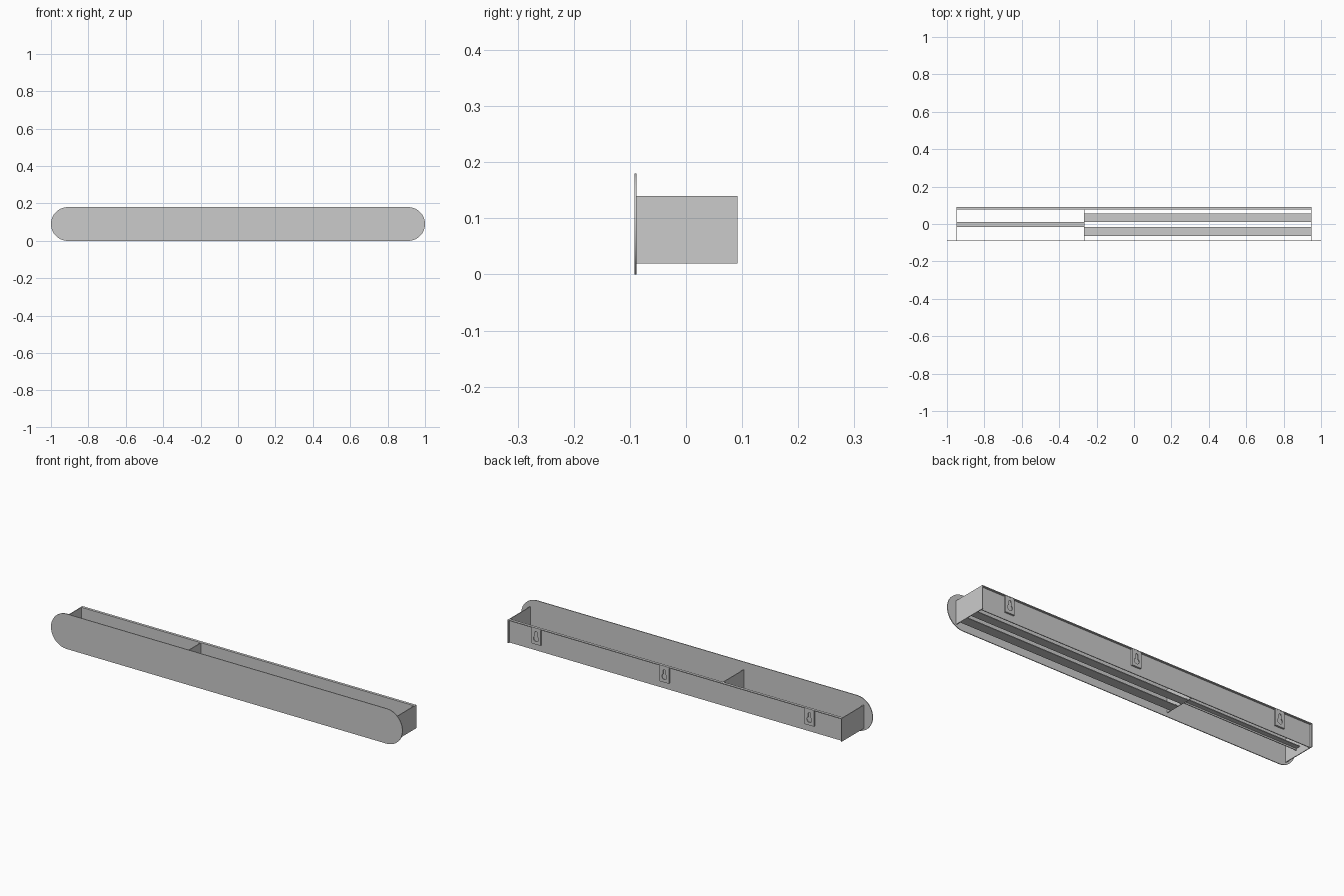
import bpy, bmesh
from math import cos, sin, pi

if "Cube" in bpy.data.objects:
    bpy.data.objects.remove(bpy.data.objects["Cube"])


def box(name, x, y, z):
    """Box from (min, max) ranges."""
    bm = bmesh.new()
    bmesh.ops.create_cube(bm, size=1)
    for v in bm.verts:
        v.co = [r[0] if c < 0 else r[1] for c, r in zip(v.co, (x, y, z))]
    return finish(name, bm)


def finish(name, bm):
    bmesh.ops.recalc_face_normals(bm, faces=bm.faces)
    me = bpy.data.meshes.new(name)
    bm.to_mesh(me)
    bm.free()
    ob = bpy.data.objects.new(name, me)
    bpy.context.collection.objects.link(ob)
    return ob


def plate(name, loops, y0, y1):
    """Flat plate in the xz plane; loops after the first are holes."""
    bm = bmesh.new()
    edges = []
    for pts in loops:
        vs = [bm.verts.new((px, y0, pz)) for px, pz in pts]
        edges += [bm.edges.new((vs[i - 1], vs[i])) for i in range(len(vs))]
    bmesh.ops.triangle_fill(bm, edges=edges, use_beauty=True)
    geo = bmesh.ops.extrude_face_region(bm, geom=bm.faces[:])["geom"]
    for v in geo:
        if isinstance(v, bmesh.types.BMVert):
            v.co.y = y1
    return finish(name, bm)


def arc(cx, cz, r, a0, a1, n):
    return [(cx + r * cos(a0 + (a1 - a0) * i / n),
             cz + r * sin(a0 + (a1 - a0) * i / n)) for i in range(n + 1)]


# Front panel with round ends
outline = arc(0.91, 0.09, 0.09, -pi / 2, pi / 2, 32) + arc(-0.91, 0.09, 0.09, pi / 2, 1.5 * pi, 32)
front = plate("front_panel", [outline], -0.092, -0.088)
bpy.context.view_layer.objects.active = front
front.select_set(True)
bpy.ops.object.shade_smooth_by_angle(angle=0.5)

# End panels and divider
for side, name in ((-1, "left_end"), (1, "right_end")):
    box(name, sorted((side * 0.946, side * 0.95)), (-0.088, 0.092), (0.02, 0.14))
box("divider", (-0.268, -0.264), (-0.088, 0.08), (0.02, 0.14))

# Recessed back panel with a folded top lip
box("back_panel", (-0.946, 0.946), (0.078, 0.082), (0.02, 0.14))
box("back_top_lip", (-0.946, 0.946), (0.082, 0.092), (0.136, 0.14))

# Floor slats in the long bay
box("rear_slat", (-0.264, 0.946), (0.01, 0.055), (0.02, 0.024))
box("front_slat", (-0.264, 0.946), (-0.065, -0.015), (0.02, 0.024))

# Angle rail in the short bay
box("rail_shelf", (-0.946, -0.268), (-0.012, 0.011), (0.056, 0.06))
box("rail_lip", (-0.946, -0.268), (-0.016, -0.012), (0.048, 0.06))

# Keyhole hangers on the back
for i, x in enumerate((-0.765, 0.06, 0.79)):
    w = 0.026
    rim = [(x - w, 0.055), (x + w, 0.055), (x + w, 0.136), (x - w, 0.136)]
    key = arc(x, 0.084, 0.014, pi * 0.65, pi * 2.35, 20) + arc(x, 0.115, 0.0064, 0, pi, 8)
    plate(f"hanger_{i + 1}", [rim, key], 0.088, 0.091)
    for s in (-1, 1):
        box(f"hanger_{i + 1}_side", sorted((x + s * w, x + s * (w - 0.004))), (0.082, 0.088), (0.055, 0.136))
    box(f"hanger_{i + 1}_base", (x - w, x + w), (0.082, 0.088), (0.055, 0.059))
